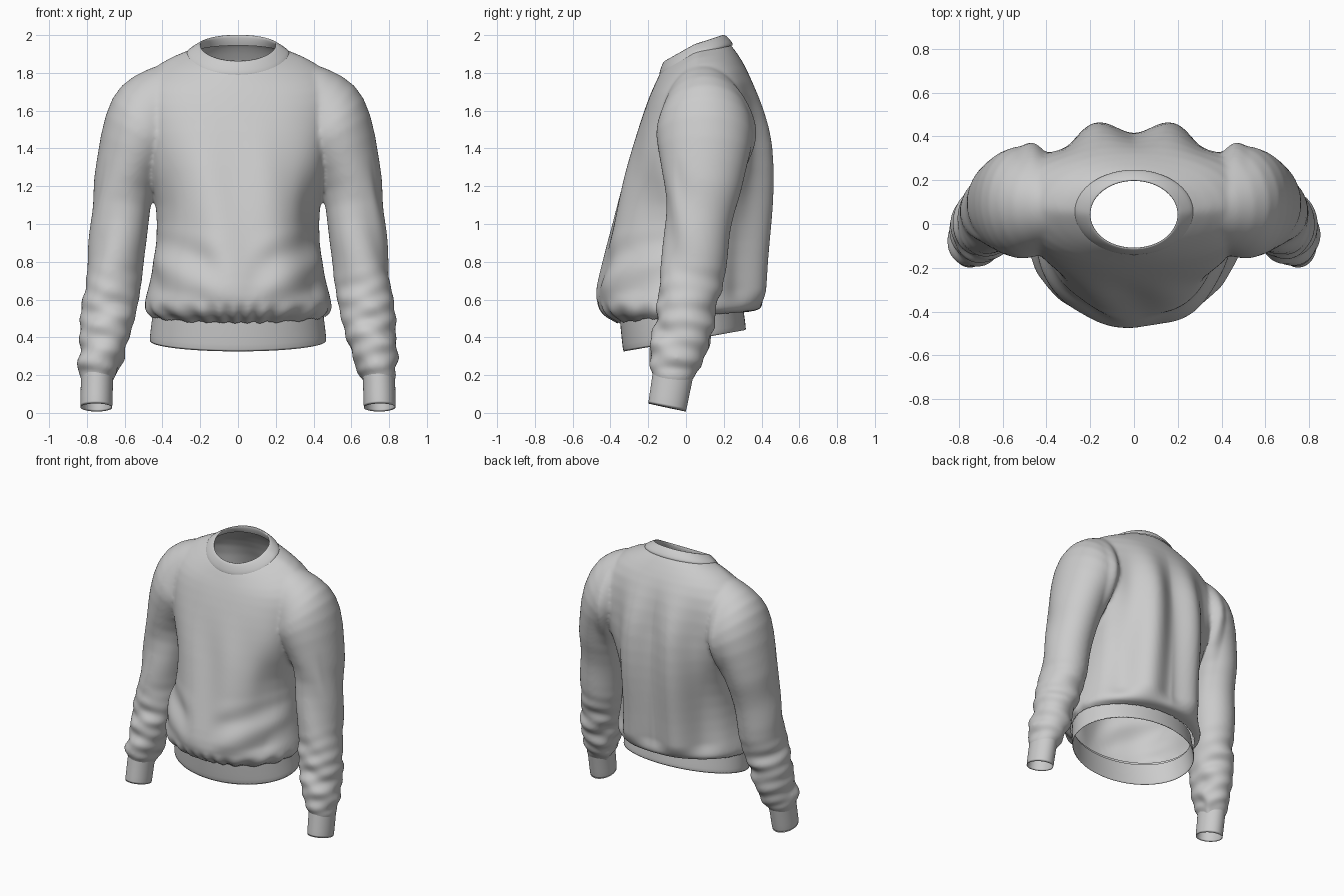
import bpy, bmesh, math
from mathutils import Vector

if "Cube" in bpy.data.objects:
    bpy.data.objects.remove(bpy.data.objects["Cube"])

SEG = 48


def torso_ring(w, yf, yb, zf, zs, zb, e=2.0):
    """Oval ring: half width, front/back y, heights at front/side/back."""
    pts = []
    k = 1 if zf < zs < zb else 2          # tilted flat ring, or saddle ring
    for i in range(SEG):
        t = 2 * math.pi * i / SEG
        c, s = math.cos(t), math.sin(t)
        cx = math.copysign(abs(c) ** (2 / e), c)
        sy = math.copysign(abs(s) ** (2 / e), s)
        y = (yf + yb) / 2 + (yb - yf) / 2 * sy
        z = zs + ((zb if s > 0 else zf) - zs) * abs(s) ** k
        pts.append(Vector((w * cx, y, z)))
    return pts


def tube_rings(path, side):
    """Rings across a path of (x, y, z, radius across, radius in y)."""
    cen = [Vector((side * p[0], p[1], p[2])) for p in path]
    rings = []
    for i, p in enumerate(path):
        t = (cen[min(i + 1, len(cen) - 1)] - cen[max(i - 1, 0)]).normalized()
        u = Vector((0, 1, 0))
        u = (u - t * u.dot(t)).normalized()
        v = t.cross(u)
        rings.append([cen[i] + v * p[3] * math.cos(a) + u * p[4] * math.sin(a)
                      for a in (2 * math.pi * k / SEG for k in range(SEG))])
    return rings


def loft(bm, rings, caps=False):
    vs = [[bm.verts.new(p) for p in r] for r in rings]
    for a, b in zip(vs, vs[1:]):
        for i in range(SEG):
            j = (i + 1) % SEG
            bm.faces.new((a[i], a[j], b[j], b[i]))
    if caps:
        for r in (vs[0], vs[-1]):
            mid = bm.verts.new(sum((v.co for v in r), Vector()) / SEG)
            for i in range(SEG):
                bm.faces.new((r[i], r[(i + 1) % SEG], mid))


def make_object(name, bm):
    bmesh.ops.recalc_face_normals(bm, faces=bm.faces)
    for f in bm.faces:
        f.smooth = True
    me = bpy.data.meshes.new(name)
    bm.to_mesh(me)
    bm.free()
    ob = bpy.data.objects.new(name, me)
    bpy.context.collection.objects.link(ob)
    return ob


def ribbing(name, rings):
    bm = bmesh.new()
    loft(bm, rings)
    ob = make_object(name, bm)
    sub = ob.modifiers.new("round", 'SUBSURF')
    sub.levels = sub.render_levels = 1


def step(a, b, x):
    t = max(0.0, min(1.0, (x - a) / (b - a)))
    return t * t * (3 - 2 * t)


# torso and sleeves as overlapping solids
torso = [(.44, -.33, .29, .42, .45, .50),
         (.445, -.345, .30, .48, .51, .54),
         (.49, -.43, .395, .505, .525, .535),
         (.503, -.475, .42, .57, .57, .58),
         (.475, -.475, .43, .66, .66, .66),
         (.44, -.435, .435, .82, .82, .82, 2.1),
         (.425, -.39, .445, 1.0, 1.0, 1.0, 2.3),
         (.445, -.34, .45, 1.2, 1.2, 1.2, 2.6),
         (.49, -.285, .44, 1.4, 1.4, 1.4, 2.6),
         (.53, -.23, .405, 1.58, 1.55, 1.6, 2.5),
         (.54, -.185, .35, 1.70, 1.73, 1.77, 2.3),
         (.42, -.16, .295, 1.75, 1.86, 1.87),
         (.27, -.138, .24, 1.80, 1.912, 1.95),
         (.2, -.11, .2, 1.84, 1.93, 1.98)]
sleeve = [(.22, .08, 1.67, .23, .16), (.38, .09, 1.61, .235, .205),
          (.455, .10, 1.565, .25, .24), (.505, .10, 1.49, .225, .27),
          (.588, .095, 1.30, .168, .225), (.622, .08, 1.1, .153, .182),
          (.634, .055, .9, .152, .172), (.658, .03, .7, .148, .168),
          (.69, -.005, .5, .143, .16), (.722, -.045, .32, .125, .145),
          (.744, -.065, .22, .11, .13), (.745, -.072, .18, .075, .095),
          (.75, -.095, .06, .07, .085)]
bm = bmesh.new()
loft(bm, [torso_ring(*r) for r in torso], caps=True)
for side in (-1, 1):
    loft(bm, tube_rings(sleeve, side), caps=True)
body = make_object("sweater_body", bm)

# fuse into one cloth surface
sub = body.modifiers.new("round", 'SUBSURF')
sub.levels = sub.render_levels = 1
rem = body.modifiers.new("fuse", 'REMESH')
rem.mode = 'VOXEL'
rem.voxel_size = 0.011
smo = body.modifiers.new("soften", 'SMOOTH')
smo.factor = 0.5
smo.iterations = 9
bpy.context.view_layer.update()
fused = bpy.data.meshes.new_from_object(
    body.evaluated_get(bpy.context.evaluated_depsgraph_get()))
body.modifiers.clear()
body.data = fused
fused.name = "sweater_body"

bm = bmesh.new()
bm.from_mesh(fused)


def is_opening(p):
    if p.z > 1.6:                                   # neck hole
        return (p.x / .235) ** 2 + ((p.y - .05) / .165) ** 2 < 1
    if abs(p.x) < .52:                              # hem hole
        return p.z < .48 + .07 * (p.y + .33) / .65 and \
            (p.x / .465) ** 2 + ((p.y + .02) / .345) ** 2 < 1
    return p.z < .15 - .2 * (p.y + .08)             # cuff holes


bmesh.ops.delete(bm, geom=[f for f in bm.faces
                           if is_opening(f.calc_center_median())], context='FACES')


# cloth folds
def fold(p, n):
    ax, d = abs(p.x), 0.0
    arm_edge = .46 + .06 * step(.8, .5, p.z)
    arm = step(arm_edge - .01, arm_edge + .07, ax)
    ang = math.atan2(p.y + .03, ax - .69)
    # crossing sleeve wrinkles
    low = arm * step(.85, .5, p.z) * step(.17, .24, p.z)
    d += low * (.009 * math.sin(36 * p.z + 2.4 * math.sin(ang + .6) + 2 * p.x)
                * (.5 + .5 * math.sin(2 * ang + 9 * p.z))
                + .004 * math.sin(60 * p.z - 3 * math.cos(ang)))
    d += arm * .005 * step(1.4, 1.1, p.z) * math.sin(14 * p.z + 2 * ang)
    body_w = (1 - arm) * step(.53, .66, p.z)
    if p.y > .1:      # long vertical folds on the back
        d += body_w * .030 * step(1.85, 1.4, p.z) * step(.1, .3, p.y) \
            * -math.cos(2 * math.pi * (ax + .04 * (p.z - 1.2)) / .34)
    else:             # soft drape and slanted folds on the front
        f = body_w * step(.05, -.1, p.y) * step(.49, .4, ax)
        d += f * .007 * step(1.6, 1.2, p.z) * math.sin(20 * p.x + 4 * p.z)
        d += f * .012 * step(1.0, .8, p.z) * step(.03, .2, ax) \
            * math.sin(22 * (p.z - .5 * ax) + 1.2)
        # hollow beside each sleeve
        d -= f * .025 * math.exp(-((ax - .4) / .07) ** 2 - ((p.z - 1.08) / .2) ** 2)
    # gathers above the hem, mostly at the front
    gather = (1 - arm) * step(.60, .53, p.z) * step(.2, -.2, p.y)
    d += gather * .006 * math.sin(26 * math.atan2(p.y, p.x) + 3 * math.sin(9 * p.x))
    return p + n * d


bm.normal_update()
moved = [fold(v.co, v.normal) for v in bm.verts]
for v, co in zip(bm.verts, moved):
    v.co = co
for _ in range(2):
    bmesh.ops.smooth_vert(bm, verts=bm.verts, factor=.4,
                          use_axis_x=True, use_axis_y=True, use_axis_z=True)
for f in bm.faces:
    f.smooth = True
bm.to_mesh(fused)
bm.free()

# ribbed collar, rolled over the neck edge
ribbing("collar", [torso_ring(*r) for r in (
    (.272, -.140, .247, 1.785, 1.905, 1.945), (.272, -.143, .250, 1.795, 1.914, 1.955),
    (.240, -.132, .226, 1.832, 1.934, 1.985), (.204, -.116, .203, 1.866, 1.953, 2.003),
    (.196, -.108, .195, 1.864, 1.951, 2.003), (.21, -.108, .20, 1.83, 1.925, 1.97),
    (.235, -.115, .21, 1.80, 1.905, 1.945))])

# hem band
ribbing("hem_band", [torso_ring(*r) for r in (
    (.452, -.352, .305, .51, .535, .56), (.455, -.35, .306, .48, .51, .54),
    (.462, -.342, .313, .40, .45, .49), (.471, -.334, .32, .322, .378, .437),
    (.463, -.326, .312, .322, .378, .437), (.454, -.333, .305, .40, .45, .49),
    (.444, -.342, .297, .49, .52, .55))])

# cuffs
cuff = [(.745, -.068, .21, .086, .108), (.748, -.082, .13, .085, .105),
        (.75, -.1, .028, .085, .103), (.75, -.102, .02, .082, .1)]
cuff_inside = [(.745, -.068, .20, .076, .097), (.748, -.082, .13, .076, .097)]
for side, label in ((-1, "right"), (1, "left")):
    ribbing("cuff_" + label,
            tube_rings(cuff, side) + tube_rings(cuff_inside, side)[::-1])
